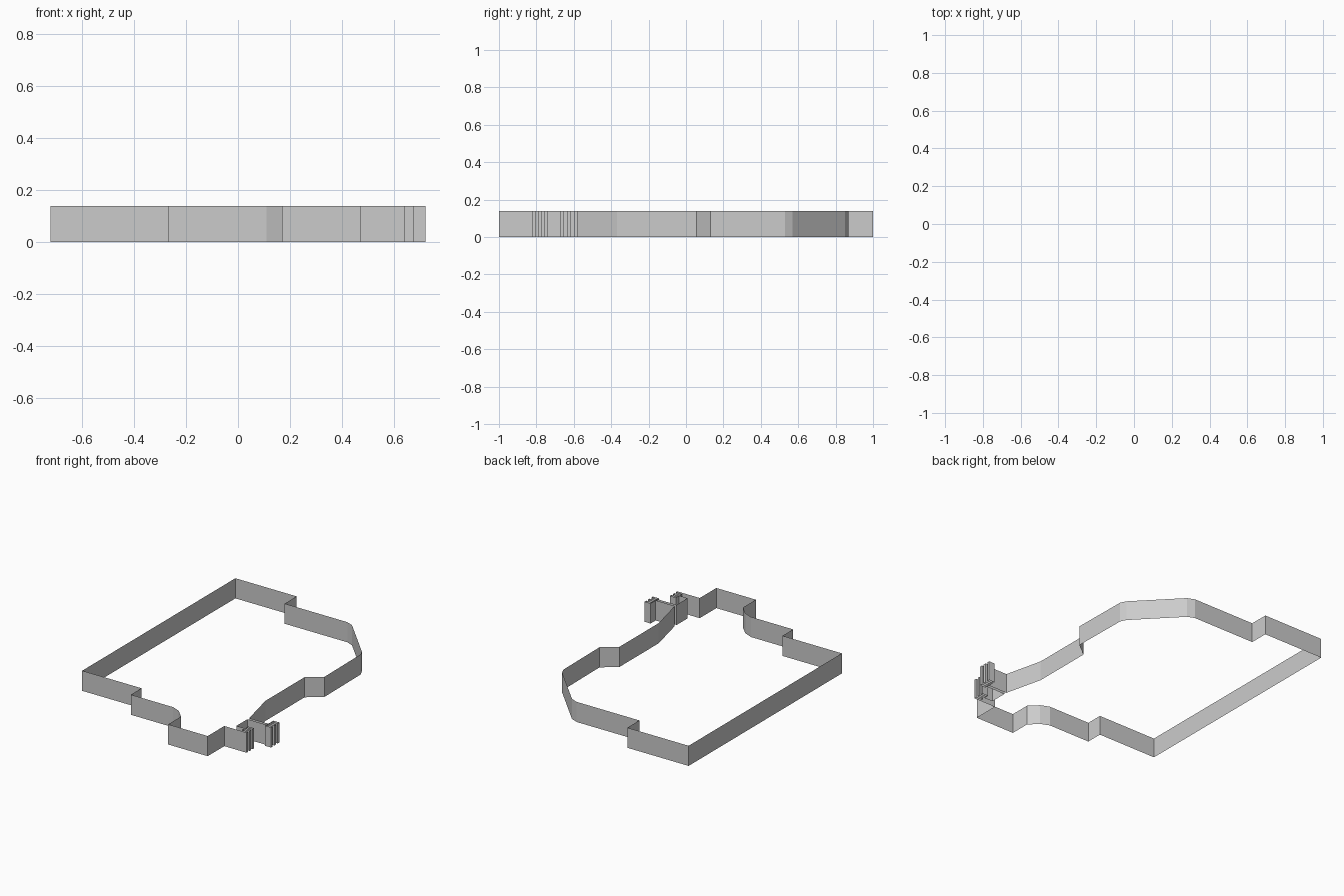
import bpy

if "Cube" in bpy.data.objects:
    bpy.data.objects.remove(bpy.data.objects["Cube"])

HEIGHT = 0.138


def comb(x_in, x_out, y0, y1, teeth=3):
    """Square-wave outline running along y between two depths."""
    n = 2 * teeth - 1
    step = (y1 - y0) / n
    pts = []
    for i in range(n):
        x = x_out if i % 2 == 0 else x_in
        pts += [(x, y0 + i * step), (x, y0 + (i + 1) * step)]
    return pts


def wall(name, outline):
    """Open-topped thin wall following a closed outline."""
    n = len(outline)
    verts = [(x, y, z) for z in (0, HEIGHT) for x, y in outline]
    faces = [(i, (i + 1) % n, n + (i + 1) % n, n + i) for i in range(n)]
    mesh = bpy.data.meshes.new(name)
    mesh.from_pydata(verts, [], faces)
    obj = bpy.data.objects.new(name, mesh)
    bpy.context.collection.objects.link(obj)
    return obj


# Left side and stepped front
front = [(-0.72, 1.0), (-0.72, -0.66), (-0.27, -0.66), (-0.27, -0.775),
         (0.05, -0.775), (0.11, -0.80), (0.17, -0.86), (0.17, -1.0),
         (0.47, -1.0), (0.47, -0.82)]

# Two toothed tabs at the front right
tabs = (comb(0.595, 0.64, -0.82, -0.74) + [(0.595, -0.74), (0.595, -0.775), (0.53, -0.775),
        (0.53, -0.655), (0.675, -0.655), (0.675, -0.67)]
        + comb(0.675, 0.72, -0.67, -0.58) + [(0.675, -0.58), (0.675, -0.635)])

# Angled right side and stepped back
back = [(0.53, -0.635), (0.467, -0.37), (0.467, 0.055), (0.565, 0.13),
        (0.56, 0.53), (0.54, 0.57), (0.27, 0.85), (0.22, 0.87),
        (-0.255, 0.87), (-0.255, 1.0)]

wall("perimeter_wall", front + tabs + back)
